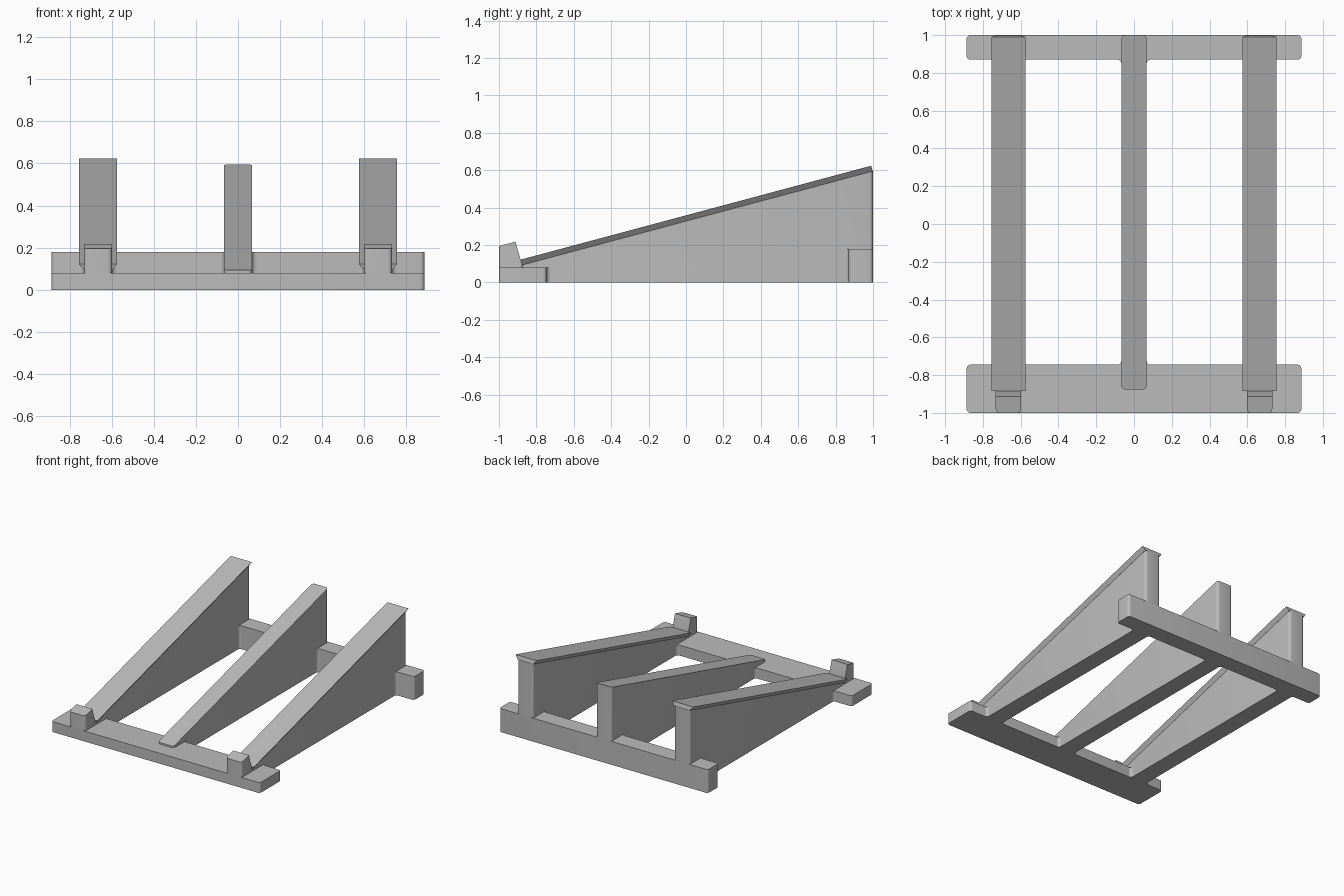
import bpy, bmesh, math
from mathutils import Vector

cube = bpy.data.objects.get("Cube")
if cube:
    bpy.data.objects.remove(cube)

GREY = (0.5, 0.5, 0.5, 1)
grey = bpy.data.materials.new("plain grey")
grey.use_nodes = True
grey.diffuse_color = GREY
grey.node_tree.nodes["Principled BSDF"].inputs["Base Color"].default_value = GREY

R = 0.02             # corner and fillet radius
HALF = 0.067         # half width of a rib
RIB_X = 0.665        # centre of the outer ribs
FRONT, BACK = -0.876, 1.0
LOW, HIGH = 0.093, 0.595
FRONT_RAIL = (-1.0, -0.745, 0.08)
BACK_RAIL = (0.87, 1.0, 0.18)


def finish(bm, name):
    bmesh.ops.recalc_face_normals(bm, faces=bm.faces)
    mesh = bpy.data.meshes.new(name)
    bm.to_mesh(mesh)
    bm.free()
    mesh.materials.append(grey)
    obj = bpy.data.objects.new(name, mesh)
    bpy.context.collection.objects.link(obj)
    bpy.ops.object.select_all(action='DESELECT')
    obj.select_set(True)
    bpy.context.view_layer.objects.active = obj
    bpy.ops.object.shade_smooth_by_angle(angle=math.radians(30))
    return obj


def prism(points, offset):
    bm = bmesh.new()
    face = bm.faces.new([bm.verts.new(p) for p in points])
    moved = bmesh.ops.extrude_face_region(bm, geom=[face])["geom"]
    verts = [v for v in moved if isinstance(v, bmesh.types.BMVert)]
    bmesh.ops.translate(bm, verts=verts, vec=offset)
    return bm


def side_extrusion(name, profile, x, half, round_at):
    """Extrude a (y, z) profile across x, rounding upright edges at given y."""
    bm = prism([(x - half, y, z) for y, z in profile], (2 * half, 0, 0))
    upright = [e for e in bm.edges
               if abs(e.verts[0].co.y - e.verts[1].co.y) < 1e-5
               and abs(e.verts[0].co.x - e.verts[1].co.x) < 1e-5
               and any(abs(e.verts[0].co.y - y) < 1e-4 for y in round_at)]
    bmesh.ops.bevel(bm, geom=upright, offset=R, segments=5, profile=0.5,
                    affect='EDGES')
    return finish(bm, name)


def rail(name, y0, y1, top):
    side_extrusion(name, [(y0, 0), (y1, 0), (y1, top), (y0, top)],
                   0, 0.886, (y0, y1))


def rib(name, x):
    side_extrusion(name, [(FRONT, 0), (BACK, 0), (BACK, HIGH), (FRONT, LOW)],
                   x, HALF, (FRONT, BACK))


def fillet(name, x, y, dx, dy, height):
    """Concave upright fillet in the corner between a rib and a rail."""
    arc = [math.pi / 2 * i / 5 for i in range(6)]
    points = [(x, y, 0)] + [(x + dx * R * (1 - math.cos(a)),
                             y + dy * R * (1 - math.sin(a)), 0) for a in arc]
    finish(prism(points, (0, 0, height)), name)


def cap(name, x):
    """Sloped support strip that flares wider towards its top."""
    start, end = Vector((x, FRONT, LOW)), Vector((x, 0.998, HIGH))
    along = end - start
    up = Vector((0, -along.z, along.y)).normalized() * 0.03
    across = Vector((1, 0, 0))
    section = [start - across * HALF, start + across * HALF,
               start + up + across * 0.09, start + up - across * 0.09]
    finish(prism(section, along), name)


# Cross rails
rail("front_rail", *FRONT_RAIL)
rail("back_rail", *BACK_RAIL)

# Ribs with fillets where they meet the rails
for label, x in (("left", RIB_X), ("middle", 0), ("right", -RIB_X)):
    rib(label + "_rib", x)
    for side in (-1, 1):
        edge = x + side * HALF
        fillet(label + "_front_fillet", edge, FRONT_RAIL[1], side, 1, FRONT_RAIL[2])
        fillet(label + "_back_fillet", edge, BACK_RAIL[0], side, -1, BACK_RAIL[2])

# Flared caps and front stops on the outer ribs
for label, x in (("left", RIB_X), ("right", -RIB_X)):
    cap(label + "_support_cap", x)
    stop = [(-1, 0), (FRONT, 0), (FRONT, LOW), (-0.912, 0.218), (-1, 0.195)]
    side_extrusion(label + "_stop", stop, x, HALF, (-1,))
